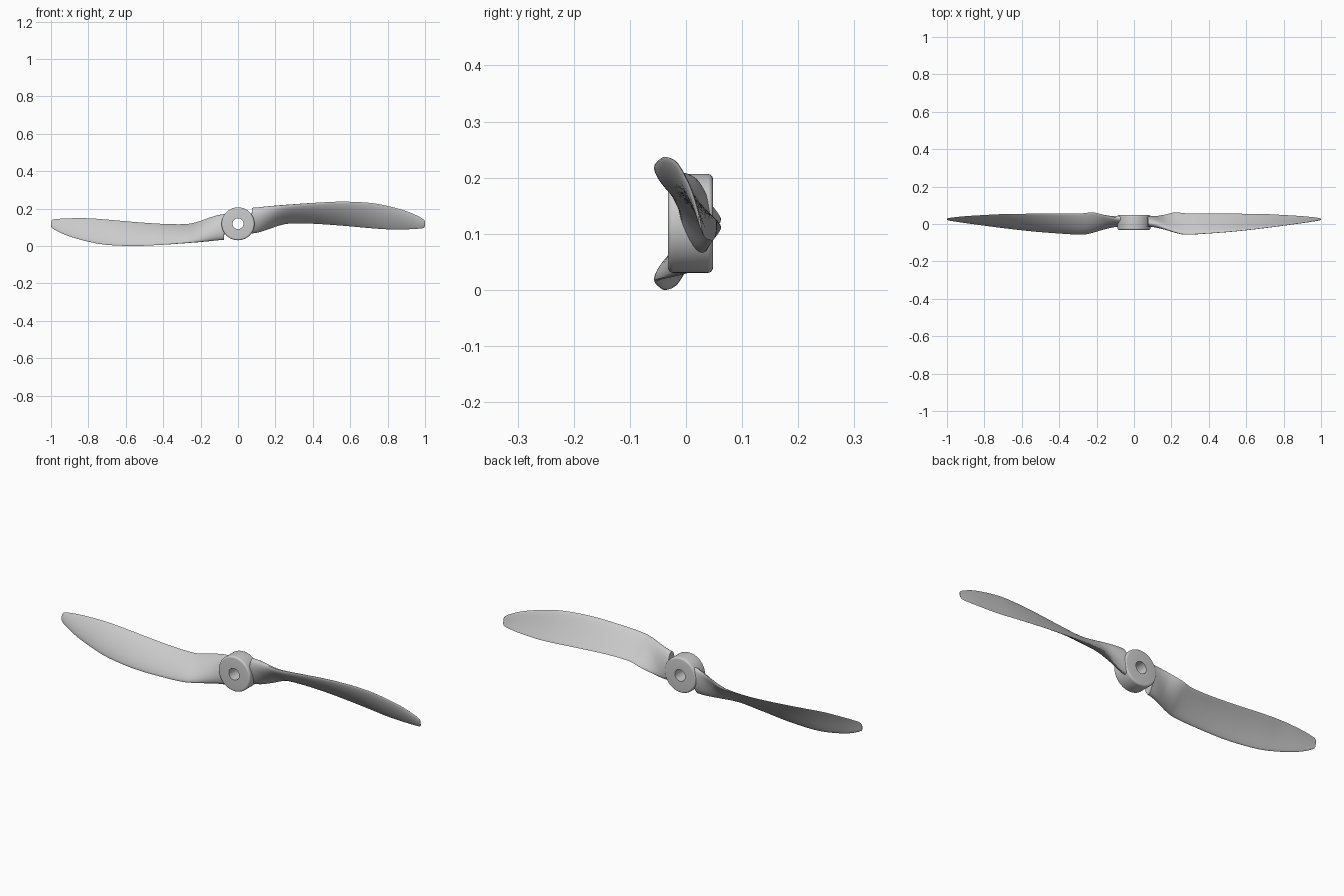
import bpy, bmesh, math

if "Cube" in bpy.data.objects:
    bpy.data.objects.remove(bpy.data.objects["Cube"])

CZ = 0.1185   # height of the propeller axis, which runs along y


def finish(bm, name, angle):
    bmesh.ops.recalc_face_normals(bm, faces=bm.faces)
    me = bpy.data.meshes.new(name)
    bm.to_mesh(me)
    bm.free()
    ob = bpy.data.objects.new(name, me)
    bpy.context.collection.objects.link(ob)
    bpy.ops.object.select_all(action='DESELECT')
    ob.select_set(True)
    bpy.context.view_layer.objects.active = ob
    bpy.ops.object.shade_smooth_by_angle(angle=math.radians(angle))
    return ob


# Hub: rounded ring turned around the y axis, with a through bore
prof = [(0.029, -0.032), (0.029, 0.048)]
for cy, a0 in ((0.039, 90), (-0.023, 0)):
    for k in range(6):
        a = math.radians(a0 - 18 * k)
        prof.append((0.079 + 0.009 * math.cos(a), cy + 0.009 * math.sin(a)))
bm = bmesh.new()
N = 64
rings = []
for i in range(N):
    t = 2 * math.pi * i / N
    rings.append([bm.verts.new((r * math.cos(t), y, CZ + r * math.sin(t))) for r, y in prof])
for i in range(N):
    a, b = rings[i], rings[(i + 1) % N]
    for j in range(len(prof)):
        k = (j + 1) % len(prof)
        bm.faces.new((a[j], a[k], b[k], b[j]))
finish(bm, "hub", 35)

# Blade stations: x, leading edge y z, trailing edge y z, thickness
ST = [
    (0.070, 0.004, 0.204, 0.030, 0.066, 0.056),
    (0.110, -0.004, 0.207, 0.036, 0.072, 0.050),
    (0.160, -0.022, 0.211, 0.048, 0.088, 0.040),
    (0.220, -0.045, 0.216, 0.062, 0.109, 0.030),
    (0.280, -0.056, 0.221, 0.057, 0.120, 0.024),
    (0.400, -0.050, 0.230, 0.055, 0.119, 0.019),
    (0.550, -0.038, 0.237, 0.055, 0.109, 0.016),
    (0.700, -0.021, 0.231, 0.053, 0.096, 0.013),
    (0.800, -0.008, 0.214, 0.048, 0.089, 0.011),
    (0.900, 0.006, 0.186, 0.042, 0.089, 0.009),
    (0.960, 0.015, 0.161, 0.036, 0.092, 0.007),
    (0.990, 0.020, 0.144, 0.032, 0.096, 0.005),
    (1.000, 0.023, 0.132, 0.029, 0.105, 0.003),
]


def spline(u):
    # Catmull-Rom through the stations
    i = min(int(u), len(ST) - 2)
    f = u - i
    p0, p1, p2, p3 = (ST[max(0, min(len(ST) - 1, i + d))] for d in (-1, 0, 1, 2))
    return [0.5 * (2 * b + (c - a) * f + (2 * a - 5 * b + 4 * c - d) * f * f
                   + (3 * b - a - 3 * c + d) * f ** 3)
            for a, b, c, d in zip(p0, p1, p2, p3)]


def section(u, n=28):
    x, ly, lz, ty, tz, th = spline(u)
    dy, dz = ty - ly, tz - lz
    c = math.hypot(dy, dz)
    ny, nz = dz / c, -dy / c           # towards the front, curved face
    root = max(0.0, 1 - u / 2)         # root is a fuller, oval section
    pts = []
    for k in range(n):
        a = 2 * math.pi * k / n
        s = (1 - math.cos(a)) / 2
        wing = 0.5 * math.sin(a) * (1.3 - 0.75 * s)
        h = th * ((1 - root) * wing + root * 0.5 * math.sin(a))
        h += 4 * 0.04 * c * s * (1 - s) * (1 - root)
        slant = root * 0.012 * (0.5 - s)
        pts.append((x + slant, ly + dy * s + ny * h, lz + dz * s + nz * h))
    return pts


# Two blades, the second turned half a revolution about the axis
for name, sg in (("blade_right", 1), ("blade_left", -1)):
    bm = bmesh.new()
    per = 6
    loops = []
    for q in range((len(ST) - 1) * per + 1):
        loops.append([bm.verts.new((sg * x, y, CZ + sg * (z - CZ)))
                      for x, y, z in section(q / per)])
    for a, b in zip(loops, loops[1:]):
        for j in range(len(a)):
            k = (j + 1) % len(a)
            bm.faces.new((a[j], a[k], b[k], b[j]))
    bm.faces.new(loops[0])
    bm.faces.new(loops[-1])
    finish(bm, name, 40)
